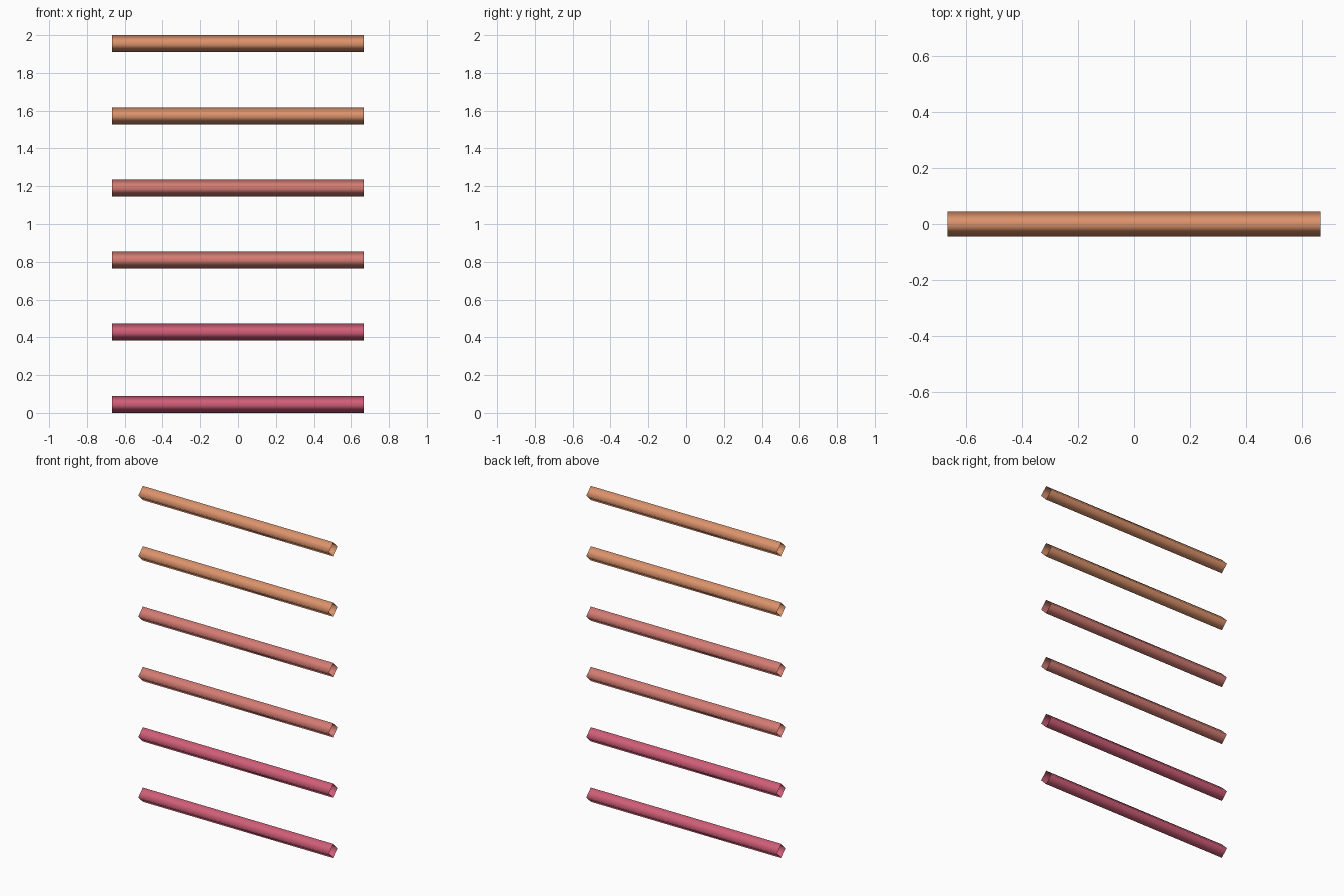
import bpy, bmesh, math

if "Cube" in bpy.data.objects:
    bpy.data.objects.remove(bpy.data.objects["Cube"])

HALF_LENGTH = 0.667
RADIUS = 0.045
SPACING = (2.0 - 2 * RADIUS) / 5


def linear(c):
    c /= 255
    return c / 12.92 if c <= 0.04045 else ((c + 0.055) / 1.055) ** 2.4


def material(name, rgb):
    m = bpy.data.materials.new(name)
    m.diffuse_color = (*[linear(c) for c in rgb], 1)
    m.use_nodes = True
    m.node_tree.nodes["Principled BSDF"].inputs["Base Color"].default_value = m.diffuse_color
    return m


materials = [material("rose", (208, 94, 120)),
             material("salmon", (212, 124, 115)),
             material("orange", (220, 147, 108))]


def open_bar(name, z, mat):
    """Four-sided smooth tube along x, standing on its edge, ends open."""
    bm = bmesh.new()
    rings = []
    for x in (-HALF_LENGTH, HALF_LENGTH):
        rings.append([bm.verts.new((x, RADIUS * math.cos(i * math.pi / 2),
                                    RADIUS * math.sin(i * math.pi / 2)))
                      for i in range(4)])
    left, right = rings
    for i in range(4):
        j = (i + 1) % 4
        face = bm.faces.new((left[i], left[j], right[j], right[i]))
        face.smooth = True
    mesh = bpy.data.meshes.new(name)
    bm.to_mesh(mesh)
    bm.free()
    mesh.materials.append(mat)
    obj = bpy.data.objects.new(name, mesh)
    obj.location.z = z
    bpy.context.collection.objects.link(obj)


# Stack of six bars, coloured in pairs from bottom to top
for n in range(6):
    open_bar(f"bar_{n + 1}", RADIUS + n * SPACING, materials[n // 2])
